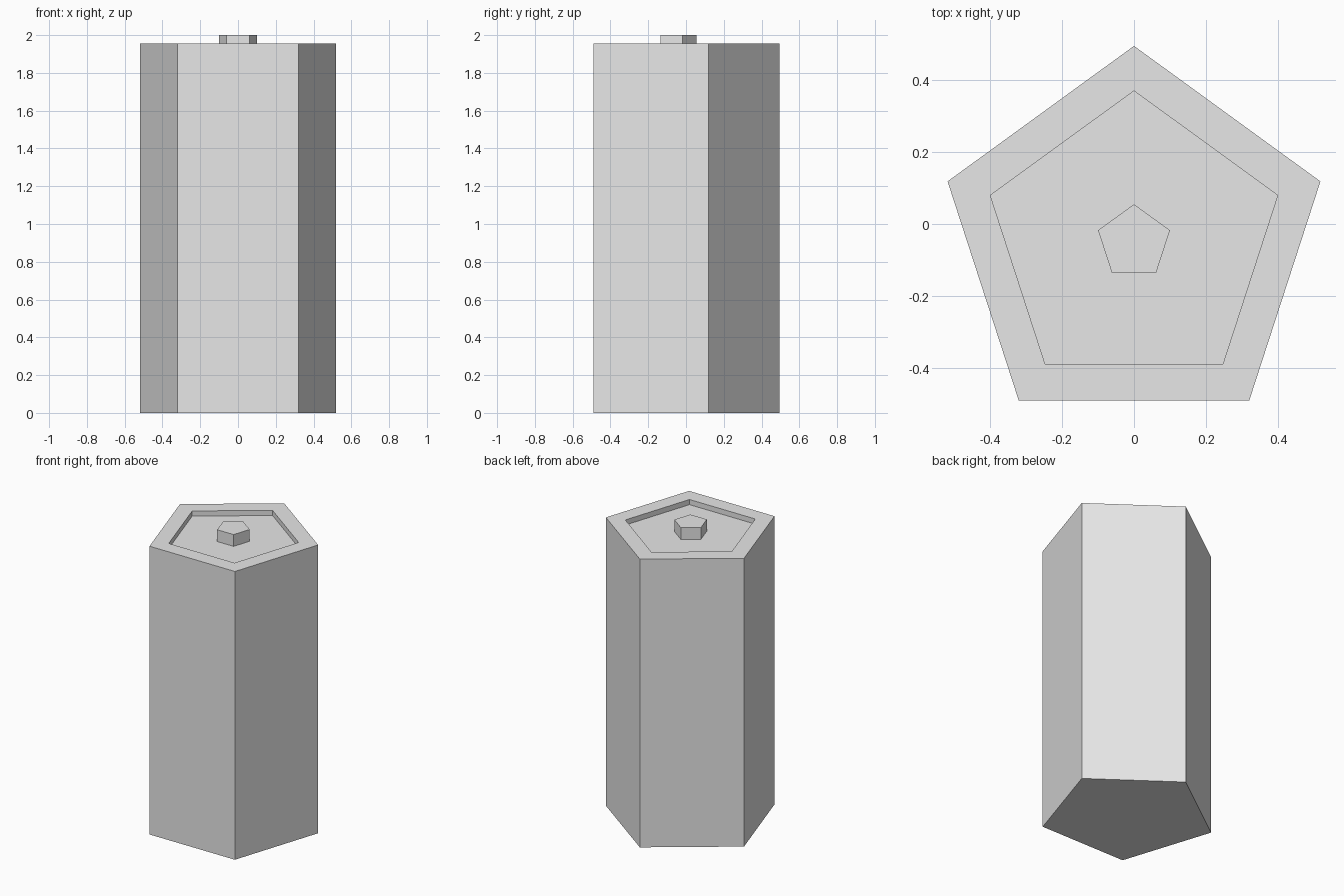
import bpy
import bmesh
from math import cos, sin, tau, pi

SIDES = 5
CENTRE_Y = -0.05
BODY_TOP = 1.955
RECESS_FLOOR = 1.92
TOP = 2.0

cube = bpy.data.objects.get("Cube")
if cube:
    bpy.data.objects.remove(cube, do_unlink=True)

grey = bpy.data.materials.new("light_grey")
grey.use_nodes = True
grey.diffuse_color = (0.8, 0.8, 0.8, 1)
grey.node_tree.nodes["Principled BSDF"].inputs["Base Color"].default_value = (0.8, 0.8, 0.8, 1)


def stacked_prism(name, rings):
    """Join pentagon rings of (radius, height), capping the first and last."""
    bm = bmesh.new()
    loops = []
    for radius, z in rings:
        angles = [pi / 2 + tau * i / SIDES for i in range(SIDES)]
        loops.append([bm.verts.new((radius * cos(a), CENTRE_Y + radius * sin(a), z))
                      for a in angles])
    for low, high in zip(loops, loops[1:]):
        for i in range(SIDES):
            j = (i + 1) % SIDES
            bm.faces.new((low[i], low[j], high[j], high[i]))
    bm.faces.new(reversed(loops[0]))
    bm.faces.new(loops[-1])
    bmesh.ops.recalc_face_normals(bm, faces=bm.faces)
    mesh = bpy.data.meshes.new(name)
    bm.to_mesh(mesh)
    bm.free()
    mesh.materials.append(grey)
    obj = bpy.data.objects.new(name, mesh)
    bpy.context.collection.objects.link(obj)
    return obj


# Column with a rim around a shallow recess
stacked_prism("column_body", [(0.545, 0), (0.545, BODY_TOP),
                              (0.42, BODY_TOP), (0.42, RECESS_FLOOR)])

# Small stud standing on the recess floor
stacked_prism("centre_stud", [(0.105, RECESS_FLOOR), (0.105, TOP)])
